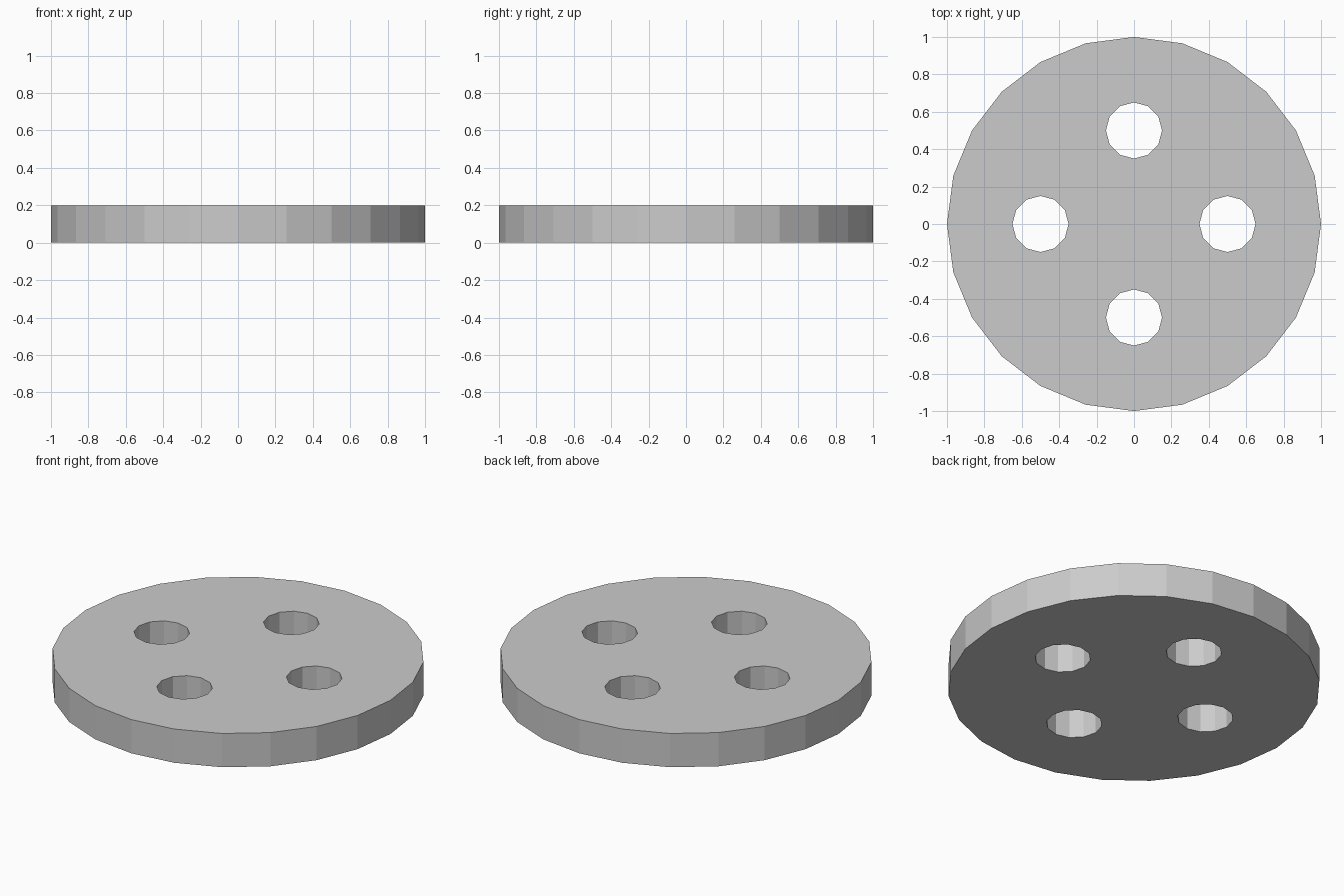
import bpy, bmesh
from math import cos, sin, pi

if "Cube" in bpy.data.objects:
    bpy.data.objects.remove(bpy.data.objects["Cube"])

RADIUS, THICKNESS = 1.0, 0.2
HOLE_RADIUS, HOLE_OFFSET, HOLES = 0.15, 0.5, 4


def ring(bm, cx, cy, radius, sides):
    """Closed loop of edges in the z = 0 plane."""
    vs = [bm.verts.new((cx + radius * cos(2 * pi * i / sides),
                        cy + radius * sin(2 * pi * i / sides), 0))
          for i in range(sides)]
    return [bm.edges.new((vs[i], vs[(i + 1) % sides])) for i in range(sides)]


bm = bmesh.new()

# Disc outline and the four round holes
edges = ring(bm, 0, 0, RADIUS, 24)
for k in range(HOLES):
    a = 2 * pi * k / HOLES
    edges += ring(bm, HOLE_OFFSET * cos(a), HOLE_OFFSET * sin(a), HOLE_RADIUS, 12)

# Fill the outline around the holes, then extrude to full thickness
bmesh.ops.triangle_fill(bm, edges=edges, use_beauty=True, normal=(0, 0, 1))
top = bmesh.ops.extrude_face_region(bm, geom=bm.faces[:], use_keep_orig=True)
bmesh.ops.translate(bm, vec=(0, 0, THICKNESS),
                    verts=[g for g in top["geom"] if isinstance(g, bmesh.types.BMVert)])
bmesh.ops.recalc_face_normals(bm, faces=bm.faces[:])

mesh = bpy.data.meshes.new("perforated_disc")
bm.to_mesh(mesh)
bm.free()
disc = bpy.data.objects.new("perforated_disc", mesh)
bpy.context.collection.objects.link(disc)
